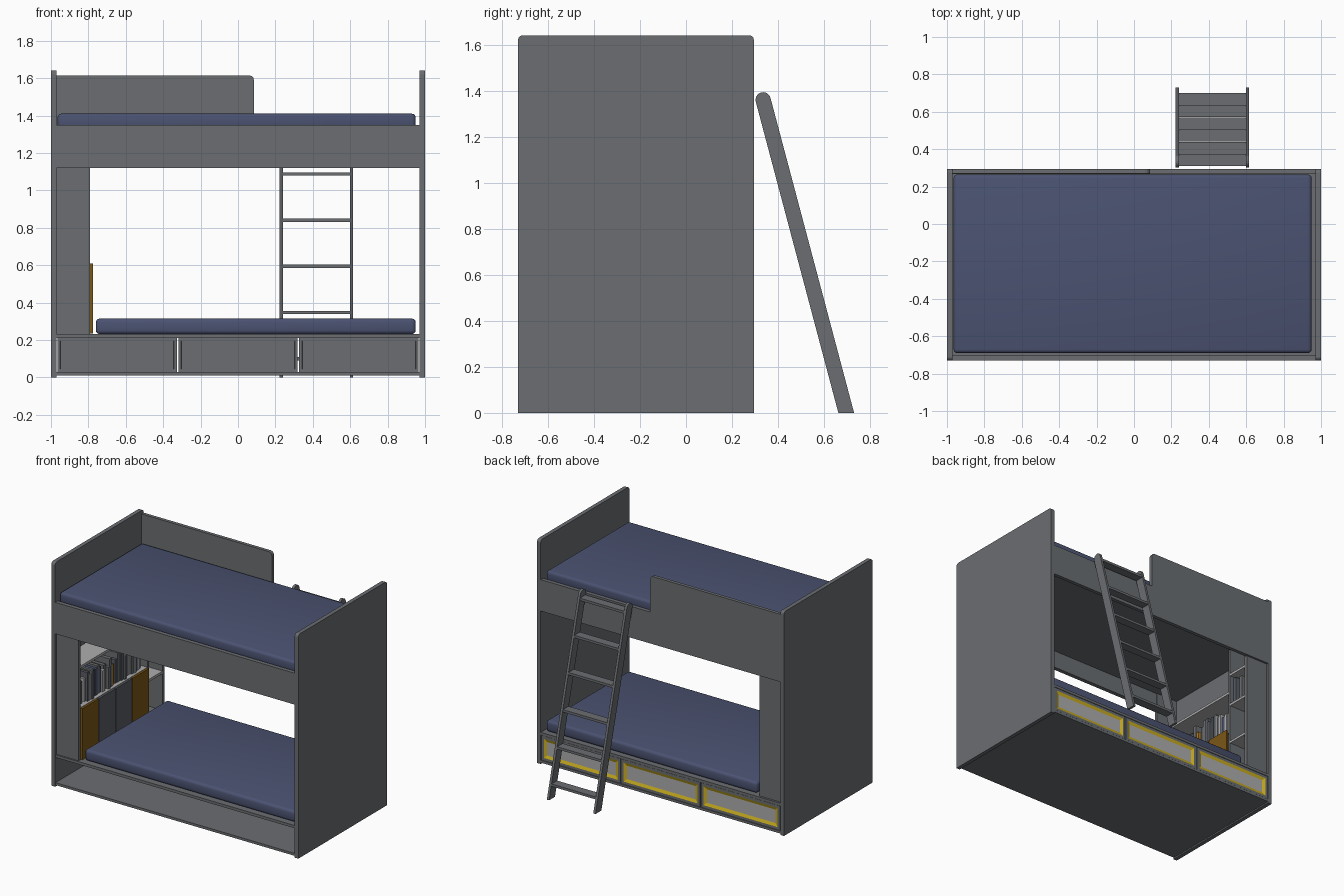
import bpy, bmesh, math, random
from mathutils import Vector

if "Cube" in bpy.data.objects:
    bpy.data.objects.remove(bpy.data.objects["Cube"])

random.seed(4)


def material(name, rgb):
    m = bpy.data.materials.new(name)
    m.diffuse_color = (*rgb, 1)
    m.use_nodes = True
    m.node_tree.nodes["Principled BSDF"].inputs["Base Color"].default_value = m.diffuse_color
    return m


GREY = material("panel grey", (0.145, 0.155, 0.165))
BLUE = material("mattress blue", (0.070, 0.085, 0.165))
YELLOW = material("trim yellow", (0.60, 0.43, 0.015))
LIGHT = material("light grey", (0.42, 0.42, 0.42))
BROWN = material("door brown", (0.20, 0.095, 0.008))
DARK = material("slate grey", (0.10, 0.11, 0.13))
ORANGE = material("book orange", (0.45, 0.20, 0.02))


def finish(name, bm, mats):
    bmesh.ops.recalc_face_normals(bm, faces=bm.faces)
    me = bpy.data.meshes.new(name)
    bm.to_mesh(me)
    bm.free()
    for m in mats:
        me.materials.append(m)
    ob = bpy.data.objects.new(name, me)
    bpy.context.collection.objects.link(ob)
    return ob


def cube(x0, x1, y0, y1, z0, z1):
    bm = bmesh.new()
    bmesh.ops.create_cube(bm, size=1)
    for v in bm.verts:
        v.co = Vector(((x0, x1)[v.co.x > 0], (y0, y1)[v.co.y > 0], (z0, z1)[v.co.z > 0]))
    return bm


def box(name, x, y, z, mat, bevel=0, pick=lambda a, b: True, seg=3):
    """Box from ranges; edges accepted by pick are rounded."""
    bm = cube(*x, *y, *z)
    if bevel:
        edges = [e for e in bm.edges if pick(e.verts[0].co, e.verts[1].co)]
        bmesh.ops.bevel(bm, geom=edges, offset=bevel, segments=seg, profile=0.5, affect='EDGES')
    return finish(name, bm, [mat])


# end panels, with rounded top corners
for side, x in (("left", (-1, -0.97)), ("right", (0.97, 1))):
    box(side + "_end_panel", x, (-0.73, 0.295), (0, 1.64), GREY, 0.02,
        lambda a, b: a.z > 1 and b.z > 1 and abs(a.y - b.y) < 0.01)

# upper bunk rails, board and guard
IN = (-0.97, 0.97)
box("upper_front_rail", IN, (-0.73, -0.70), (1.12, 1.35), GREY)
box("upper_back_rail", IN, (0.268, 0.295), (1.12, 1.35), GREY)
box("upper_bed_board", IN, (-0.70, 0.268), (1.25, 1.325), GREY)
box("guard_board", (-0.97, 0.085), (0.27, 0.295), (1.35, 1.615), GREY, 0.025,
    lambda a, b: min(a.z, b.z) > 1.5 and min(a.x, b.x) > 0)

# base: floor and lower bed board, open at the front
box("base_floor", IN, (-0.725, 0.295), (0.01, 0.028), GREY)
box("lower_bed_board", IN, (-0.725, 0.295), (0.212, 0.232), GREY)

# mattresses
for name, x0, z0, z1 in (("upper", -0.965, 1.325, 1.41), ("lower", -0.76, 0.232, 0.315)):
    m = box(name + "_mattress", (x0, 0.95), (-0.69, 0.265), (z0, z1), BLUE, 0.02)
    for p in m.data.polygons:
        p.use_smooth = True
    m.data.set_sharp_from_angle(angle=math.radians(35))

# three drawer fronts with a yellow ring around a light panel
w = 1.94 / 3
for i in range(3):
    x0 = -0.97 + i * w
    bm = cube(x0 + 0.004, x0 + w - 0.004, 0.262, 0.293, 0.03, 0.21)
    bmesh.ops.recalc_face_normals(bm, faces=bm.faces)
    bm.normal_update()
    outer = next(f for f in bm.faces if f.normal.y > 0.9)
    inner = next(f for f in bm.faces if f.normal.y < -0.9)
    bmesh.ops.inset_individual(bm, faces=[inner], thickness=0.022)
    bmesh.ops.inset_individual(bm, faces=[inner], thickness=0.001, depth=-0.006)
    bmesh.ops.inset_individual(bm, faces=[outer], thickness=0.028)
    ring = bmesh.ops.inset_individual(bm, faces=[outer], thickness=0.03, depth=-0.008)
    for f in ring["faces"]:
        f.material_index = 1
    outer.material_index = 2
    finish("drawer_front_%d" % (i + 1), bm, [GREY, YELLOW, LIGHT])

# bookcase at the left end, opening towards the bed
SX = (-0.97, -0.79)
box("bookcase_front_side", SX, (-0.715, -0.695), (0.232, 1.25), GREY)
box("bookcase_back_side", SX, (0.255, 0.28), (0.232, 1.25), GREY)
box("bookcase_divider", SX, (0.08, 0.098), (0.232, 1.25), GREY)
for i, z in enumerate((0.595, 0.90)):
    box("wide_shelf_%d" % (i + 1), SX, (-0.695, 0.08), (z, z + 0.018), LIGHT)
for i, z in enumerate((0.50, 0.80, 1.04)):
    box("narrow_shelf_%d" % (i + 1), SX, (0.098, 0.255), (z, z + 0.018), LIGHT)
for i, mat in enumerate((BROWN, DARK, DARK, BROWN)):
    y = -0.697 + i * 0.194
    box("cupboard_door_%d" % (i + 1), (-0.79, -0.775), (y + 0.003, y + 0.191), (0.235, 0.61), mat)


# rows of standing books
def books(name, y, end, z):
    n = 0
    while y < end - 0.04:
        t = random.uniform(0.018, 0.036)
        if random.random() < 0.85:
            n += 1
            box("%s_book_%d" % (name, n), (-0.96, random.uniform(-0.83, -0.80)), (y, y + t - 0.002),
                (z, z + random.uniform(0.15, 0.22)),
                random.choice((GREY, LIGHT, DARK, BLUE, GREY, ORANGE)))
        y += t


books("wide_row", -0.69, 0.08, 0.613)
books("narrow_row", 0.10, 0.22, 0.818)

# leaning ladder
top, foot, r = Vector((0.335, 1.36)), Vector((0.696, 0)), 0.033
d = (top - foot).normalized()
p = Vector((d.y, -d.x))
profile = [top + r * (math.cos(t) * p + math.sin(t) * d) for t in (math.pi * k / 10 for k in range(11))]
profile += [foot - Vector((r / d.y, 0)), foot + Vector((r / d.y, 0))]
for side, x in (("left", 0.222), ("right", 0.598)):
    bm = bmesh.new()
    face = bm.faces.new([bm.verts.new((x, q.x, q.y)) for q in profile])
    ext = bmesh.ops.extrude_face_region(bm, geom=[face])
    for v in ext["geom"]:
        if isinstance(v, bmesh.types.BMVert):
            v.co.x += 0.018
    finish(side + "_ladder_side", bm, [GREY])
for i in range(6):
    z = 0.10 + i * 0.247
    y = foot.x + (top.x - foot.x) * z / top.y
    box("ladder_tread_%d" % (i + 1), (0.238, 0.60), (y - 0.032, y + 0.032), (z - 0.009, z + 0.009), GREY)
